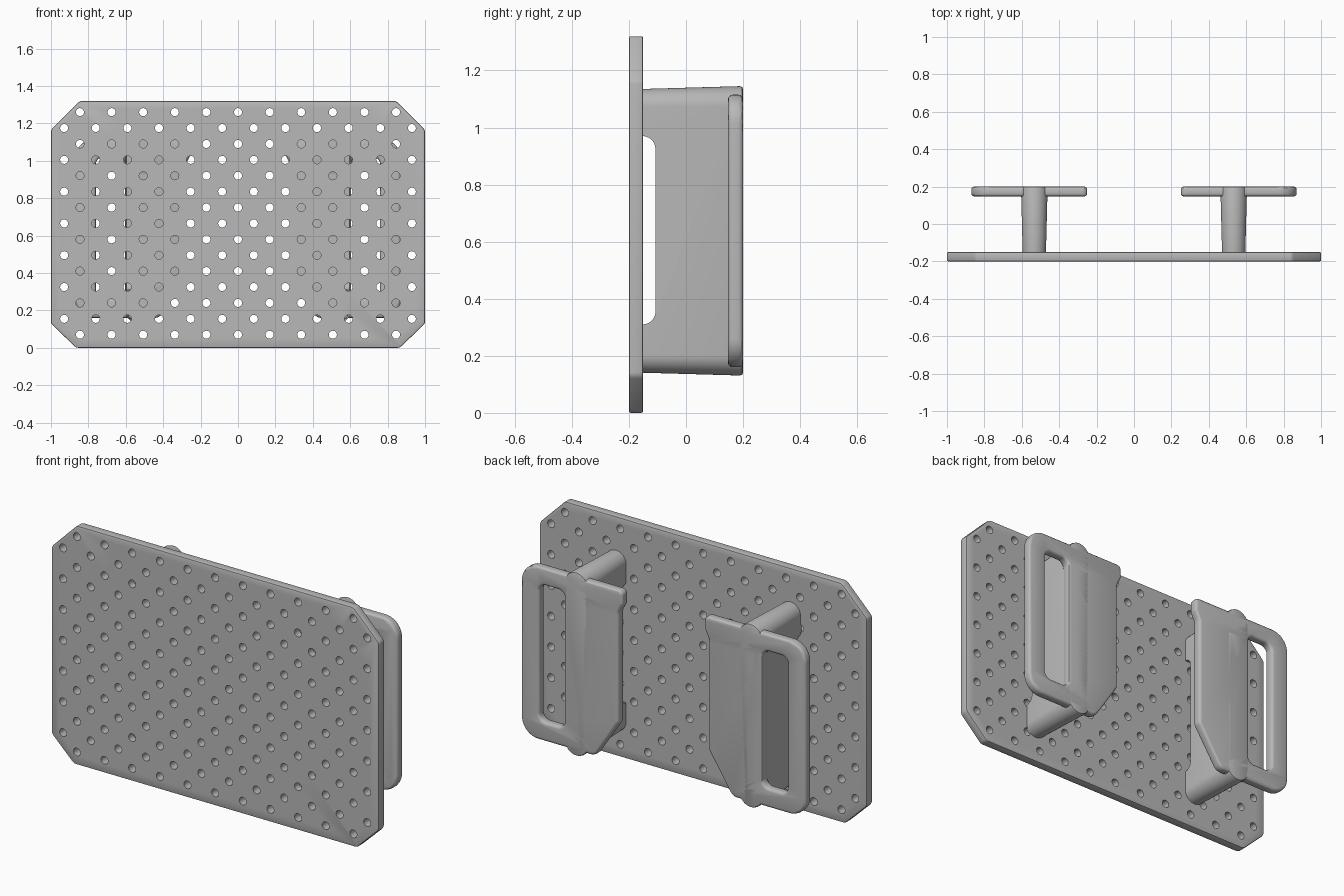
import bpy, bmesh, math
from mathutils import Vector, Matrix

if "Cube" in bpy.data.objects:
    bpy.data.objects.remove(bpy.data.objects["Cube"])

grey = bpy.data.materials.new("plain_grey")
grey.use_nodes = True
grey.diffuse_color = (0.48, 0.48, 0.48, 1)
grey.node_tree.nodes["Principled BSDF"].inputs["Base Color"].default_value = (0.48, 0.48, 0.48, 1)


def rounded(corners, steps=8):
    """Outline from (u, v, radius) corners, each replaced by an arc."""
    out = []
    for i, (u, v, r) in enumerate(corners):
        p = Vector((u, v))
        if r == 0:
            out.append(p)
            continue
        a = (Vector(corners[i - 1][:2]) - p).normalized()
        b = (Vector(corners[(i + 1) % len(corners)][:2]) - p).normalized()
        half = a.angle(b) / 2
        centre = p + (a + b).normalized() * r / math.sin(half)
        start = p + a * r / math.tan(half) - centre
        end = p + b * r / math.tan(half) - centre
        for k in range(steps + 1):
            out.append(centre + start.lerp(end, k / steps).normalized() * r)
    return out


def box_outline(u0, u1, v0, v1, r):
    return rounded([(u0, v0, r), (u1, v0, r), (u1, v1, r), (u0, v1, r)])


def make_object(name, bm):
    bmesh.ops.recalc_face_normals(bm, faces=bm.faces)
    mesh = bpy.data.meshes.new(name)
    bm.to_mesh(mesh)
    bm.free()
    mesh.materials.append(grey)
    ob = bpy.data.objects.new(name, mesh)
    bpy.context.collection.objects.link(ob)
    return ob


def loft(name, rings, along_x=False):
    """Skin between (depth, outline) rings and cap both ends."""
    bm = bmesh.new()
    loops = []
    for d, pts in rings:
        loops.append([bm.verts.new((d, p[0], p[1]) if along_x else (p[0], d, p[1])) for p in pts])
    for lo, hi in zip(loops, loops[1:]):
        n = len(lo)
        for i in range(n):
            j = (i + 1) % n
            bm.faces.new((lo[i], lo[j], hi[j], hi[i]))
    bm.faces.new(loops[0])
    bm.faces.new(loops[-1])
    return make_object(name, bm)


def apply(ob, kind, **settings):
    mod = ob.modifiers.new(kind.lower(), kind)
    for key, value in settings.items():
        setattr(mod, key, value)
    bpy.context.view_layer.objects.active = ob
    bpy.ops.object.modifier_apply(modifier=mod.name)


def cut(ob, cutter):
    apply(ob, 'BOOLEAN', operation='DIFFERENCE', solver='EXACT', object=cutter)
    bpy.data.objects.remove(cutter)


def round_edges(ob, width, segments):
    apply(ob, 'BEVEL', width=width, segments=segments, limit_method='ANGLE',
          angle_limit=math.radians(50), use_clamp_overlap=False)


def smooth(ob):
    bpy.ops.object.select_all(action='DESELECT')
    ob.select_set(True)
    bpy.context.view_layer.objects.active = ob
    bpy.ops.object.shade_smooth_by_angle(angle=math.radians(30))


# Perforated plate with chamfered corners
plate_outline = rounded([
    (-0.865, 0, 0.03), (0.865, 0, 0.03), (1, 0.13, 0.03), (1, 1.165, 0.03),
    (0.845, 1.32, 0.03), (-0.845, 1.32, 0.03), (-1, 1.165, 0.03), (-1, 0.13, 0.03)], 3)
plate = loft("perforated_plate", [(-0.2, plate_outline), (-0.15, plate_outline)])
round_edges(plate, 0.007, 2)

# Staggered grid of round holes
PITCH, ROW = 0.169, 0.085
bm = bmesh.new()
for row in range(15):
    count = 11 + row % 2
    for col in range(count):
        x = (col - (count - 1) / 2) * PITCH
        place = Matrix.Translation((x, -0.175, 0.07 + row * ROW)) @ Matrix.Rotation(math.pi / 2, 4, 'X')
        bmesh.ops.create_cone(bm, cap_ends=True, segments=20, radius1=0.0215,
                              radius2=0.0215, depth=0.2, matrix=place)
cut(plate, make_object("hole_cutter", bm))
smooth(plate)

# Grip panels: outer loop with a slot, inner flange with tab and slanted foot
panel_outline = rounded([
    (0.42, 0.16, 0.05), (0.87, 0.16, 0.1), (0.87, 1.115, 0.1), (0.25, 1.115, 0.025),
    (0.25, 1.04, 0.03), (0.275, 0.99, 0.05), (0.275, 0.38, 0.04)])
panels = loft("grip_panels", [(0.147, panel_outline), (0.2, panel_outline)])
slot = box_outline(0.605, 0.76, 0.265, 1.02, 0.04)
cut(panels, loft("slot_cutter", [(0, slot), (0.4, slot)]))
round_edges(panels, 0.016, 3)
apply(panels, 'MIRROR')
smooth(panels)

# Tapered posts with round ends, joining the plate to the panels
rings = []
for y, r, reach in [(-0.16, 0.062, 0.497), (0.188, 0.071, 0.507),
                    (0.197, 0.068, 0.504), (0.2, 0.061, 0.497)]:
    rings.append((y, box_outline(0.533 - r, 0.533 + r, 0.638 - reach, 0.638 + reach, r * 0.998)))
posts = loft("support_posts", rings)
notch = box_outline(-0.3, -0.107, 0.31, 0.97, 0.045)
cut(posts, loft("notch_cutter", [(0.3, notch), (0.8, notch)], along_x=True))
apply(posts, 'MIRROR')
smooth(posts)
